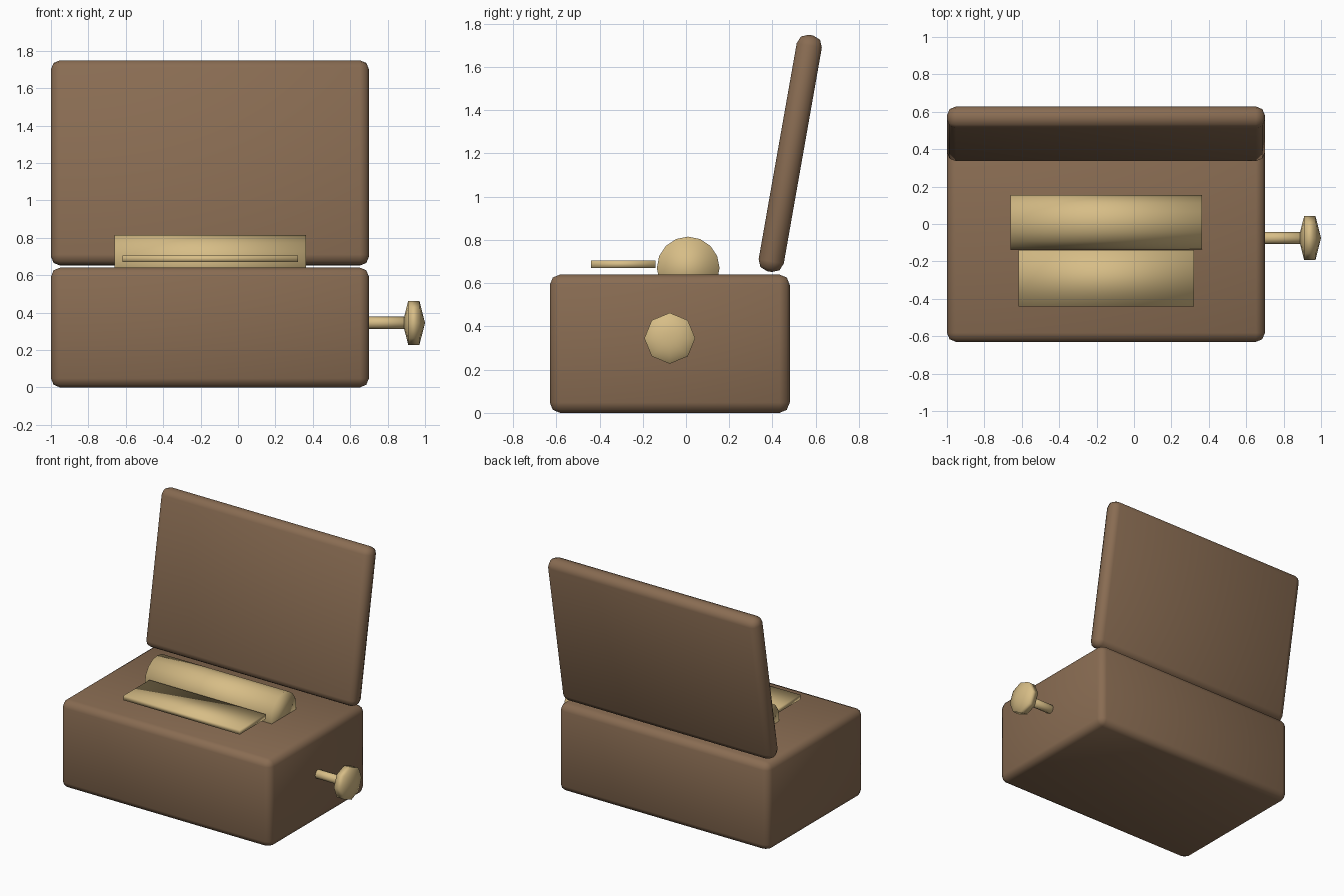
import bpy
import math

if "Cube" in bpy.data.objects:
    bpy.data.objects.remove(bpy.data.objects["Cube"])


def material(name, color):
    m = bpy.data.materials.new(name)
    m.diffuse_color = color
    m.use_nodes = True
    m.node_tree.nodes["Principled BSDF"].inputs["Base Color"].default_value = m.diffuse_color
    return m


wood = material("wood", (0.25, 0.15, 0.085, 1))
brass = material("brass", (0.68, 0.51, 0.24, 1))


def finish(name, mat):
    ob = bpy.context.object
    ob.name = name
    ob.data.materials.append(mat)
    bpy.ops.object.shade_smooth()
    return ob


def block(name, center, size, mat, bevel=0.0, tilt=0.0):
    bpy.ops.mesh.primitive_cube_add(size=1, location=center)
    ob = bpy.context.object
    ob.scale = size
    bpy.ops.object.transform_apply(location=False, rotation=False, scale=True)
    ob.rotation_euler.x = math.radians(tilt)
    if bevel:
        mod = ob.modifiers.new("rounded_edges", 'BEVEL')
        mod.width = bevel
        mod.segments = 2
    return finish(name, mat)


def x_cylinder(name, x0, x1, y, z, radius, sides, mat):
    bpy.ops.mesh.primitive_cylinder_add(
        vertices=sides, radius=radius, depth=x1 - x0,
        location=((x0 + x1) / 2, y, z), rotation=(0, math.pi / 2, 0))
    return finish(name, mat)


# Wooden case and tilted open lid
block("case", (-0.15, -0.075, 0.32), (1.70, 1.11, 0.64), wood, 0.048)
block("lid", (-0.15, 0.482, 1.20), (1.70, 0.118, 1.11), wood, 0.048, -10)

# Drum half sunk in the case, and the comb plate before it
x_cylinder("drum", -0.66, 0.363, 0.01, 0.67, 0.145, 16, brass)
block("comb", (-0.148, -0.29, 0.687), (0.94, 0.30, 0.034), brass)

# Winding key: shaft and squashed low-poly knob
x_cylinder("key_shaft", 0.60, 0.93, -0.075, 0.345, 0.033, 8, brass)
bpy.ops.mesh.primitive_uv_sphere_add(
    segments=8, ring_count=3, radius=0.136,
    location=(0.94, -0.075, 0.345), rotation=(0, math.pi / 2, 0))
bpy.context.object.scale.z = 0.06 / 0.136
finish("key_knob", brass)
